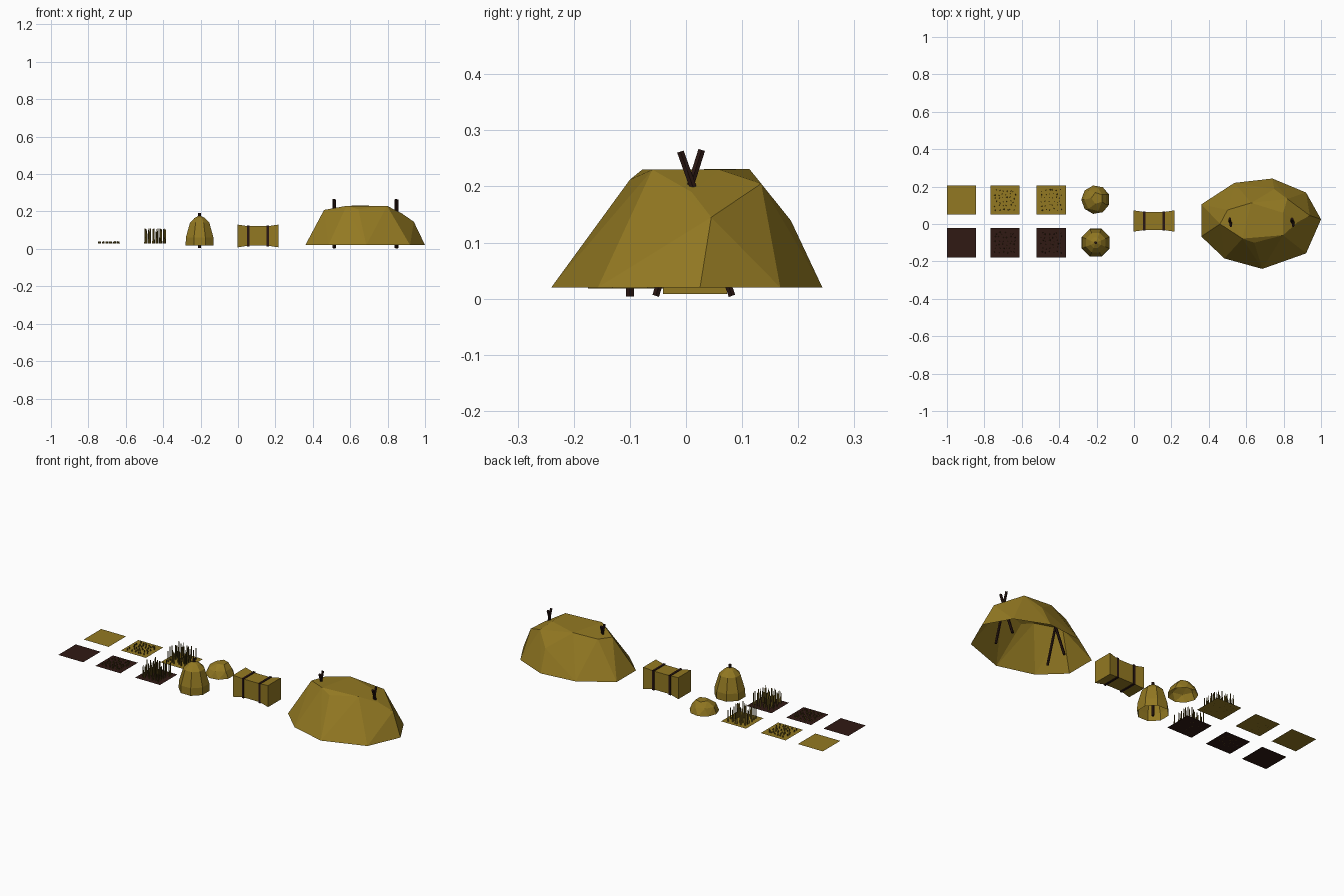
import bpy, bmesh, math, random
from mathutils import Vector

if "Cube" in bpy.data.objects:
    bpy.data.objects.remove(bpy.data.objects["Cube"])

random.seed(4)


def material(name, rgb):
    m = bpy.data.materials.new(name)
    m.diffuse_color = (*rgb, 1)
    m.use_nodes = True
    m.node_tree.nodes["Principled BSDF"].inputs["Base Color"].default_value = m.diffuse_color
    return m


STRAW = material("straw", (0.29, 0.19, 0.016))
STALK = material("stalk", (0.12, 0.08, 0.01))
WOOD = material("dark_wood", (0.022, 0.008, 0.006))
SOIL = material("soil", (0.03, 0.01, 0.007))


def finish(bm, name, mat):
    bmesh.ops.recalc_face_normals(bm, faces=bm.faces)
    me = bpy.data.meshes.new(name)
    bm.to_mesh(me)
    bm.free()
    me.materials.append(mat)
    ob = bpy.data.objects.new(name, me)
    bpy.context.collection.objects.link(ob)
    return ob


def loft(bm, rings, caps=False):
    loops = [[bm.verts.new(p) for p in r] for r in rings]
    n = len(loops[0])
    for a, b in zip(loops, loops[1:]):
        for i in range(n):
            j = (i + 1) % n
            bm.faces.new((a[i], a[j], b[j], b[i]))
    if caps:
        bm.faces.new(loops[0])
        bm.faces.new(loops[-1])
    return loops


def rod(bm, a, b, r, sides=6, r_end=None):
    a, b = Vector(a), Vector(b)
    q = (b - a).to_track_quat('Z', 'Y')
    rings = []
    for p, rad in ((a, r), (b, r if r_end is None else r_end)):
        rings.append([p + q @ Vector((rad * math.cos(t), rad * math.sin(t), 0))
                      for t in [2 * math.pi * i / sides for i in range(sides)]])
    loft(bm, rings, True)


def circle(cx, cy, z, r, n=8):
    return [(cx + r * math.cos(2 * math.pi * (i + .5) / n),
             cy + r * math.sin(2 * math.pi * (i + .5) / n), z) for i in range(n)]


def shell(name, points, floor):
    """Faceted convex heap, open underneath."""
    bm = bmesh.new()
    for p in points:
        bm.verts.new(p)
    bmesh.ops.convex_hull(bm, input=bm.verts)
    low = [f for f in bm.faces if all(v.co.z < floor for v in f.verts)]
    bmesh.ops.delete(bm, geom=low, context='FACES')
    return finish(bm, name, STRAW)


# Field tiles: bare, stubble and tall stalks, in straw and soil rows
for row, cy, mat in (("straw", 0.128, STRAW), ("soil", -0.1, SOIL)):
    for stage, cx, height in (("bare", -0.923, 0), ("stubble", -0.69, 0.011),
                              ("tall", -0.442, 0.08)):
        h = 0.078
        bm = bmesh.new()
        bm.faces.new([bm.verts.new((cx + sx * h, cy + sy * h, 0.03))
                      for sx, sy in ((-1, -1), (1, -1), (1, 1), (-1, 1))])
        finish(bm, f"{row}_{stage}_tile", mat)
        if height:
            bm = bmesh.new()
            for i in range(6):
                for j in range(6):
                    x = cx + (i - 2.5) * 0.02 + random.uniform(-.006, .006)
                    y = cy + (j - 2.5) * 0.02 + random.uniform(-.006, .006)
                    top = 0.03 + height * random.uniform(0.75, 1)
                    rod(bm, (x, y, 0.03), (x, y, top), 0.0042, 3, 0.0025)
            finish(bm, f"{row}_{stage}_stalks", STALK)

# Standing sheaf around a post
cx, cy = -0.205, -0.1
bm = bmesh.new()
rings = loft(bm, [circle(cx, cy, z, r) for z, r in
                  ((0.018, 0.081), (0.06, 0.08), (0.14, 0.056), (0.165, 0.03))])
apex = bm.verts.new((cx, cy, 0.18))
for i in range(8):
    bm.faces.new((rings[-1][i], rings[-1][(i + 1) % 8], apex))
finish(bm, "sheaf", STRAW)
bm = bmesh.new()
rod(bm, (cx, cy, 0.004), (cx, cy, 0.193), 0.008)
finish(bm, "sheaf_post", WOOD)

# Small heap
cy = 0.13
shell("small_heap", circle(cx, cy, 0.02, 0.077, 9) + circle(cx, cy, 0.057, 0.062, 7)
      + circle(cx + 0.008, cy + 0.008, 0.083, 0.032, 5), 0.03)

# Bale pinched by two bands
def bale_ring(x, hy, hz):
    return [(x, 0.016 + sy * hy, 0.069 + sz * hz)
            for sy, sz in ((-1, -1), (1, -1), (1, 1), (-1, 1))]

bm = bmesh.new()
loft(bm, [bale_ring(-0.003, .057, .061), bale_ring(.055, .048, .052),
          bale_ring(.159, .048, .052), bale_ring(.217, .057, .061)], True)
finish(bm, "bale", STRAW)
for side, x in (("left", .055), ("right", .159)):
    bm = bmesh.new()
    loft(bm, [bale_ring(x - .006, .052, .056), bale_ring(x + .006, .052, .056)], True)
    finish(bm, f"bale_band_{side}", WOOD)

# Large haystack shell
base = [(.36, .105), (.537, .22), (.74, .243), (.92, .168), (1, .025),
        (.92, -.157), (.686, -.24), (.483, -.184), (.36, -.067)]
upper = [(.46, .0, .208), (.5, .075, .214), (.58, -.078, .23), (.643, -.1, .212),
         (.797, -.06, .23), (.627, .113, .231), (.82, .134, .205), (.797, .06, .23),
         (.94, .045, .145), (.75, .187, .139), (.875, .01, .19)]
shell("haystack", [(x, y, 0.02) for x, y in base] + upper, 0.03)

# Crossed support poles
for side, x in (("left", .515), ("right", .848)):
    bm = bmesh.new()
    rod(bm, (x - .003, -.054, .005), (x - .003, .028, .265), 0.007)
    rod(bm, (x + .003, .082, .005), (x + .003, -.01, .262), 0.007)
    finish(bm, f"haystack_poles_{side}", WOOD)
